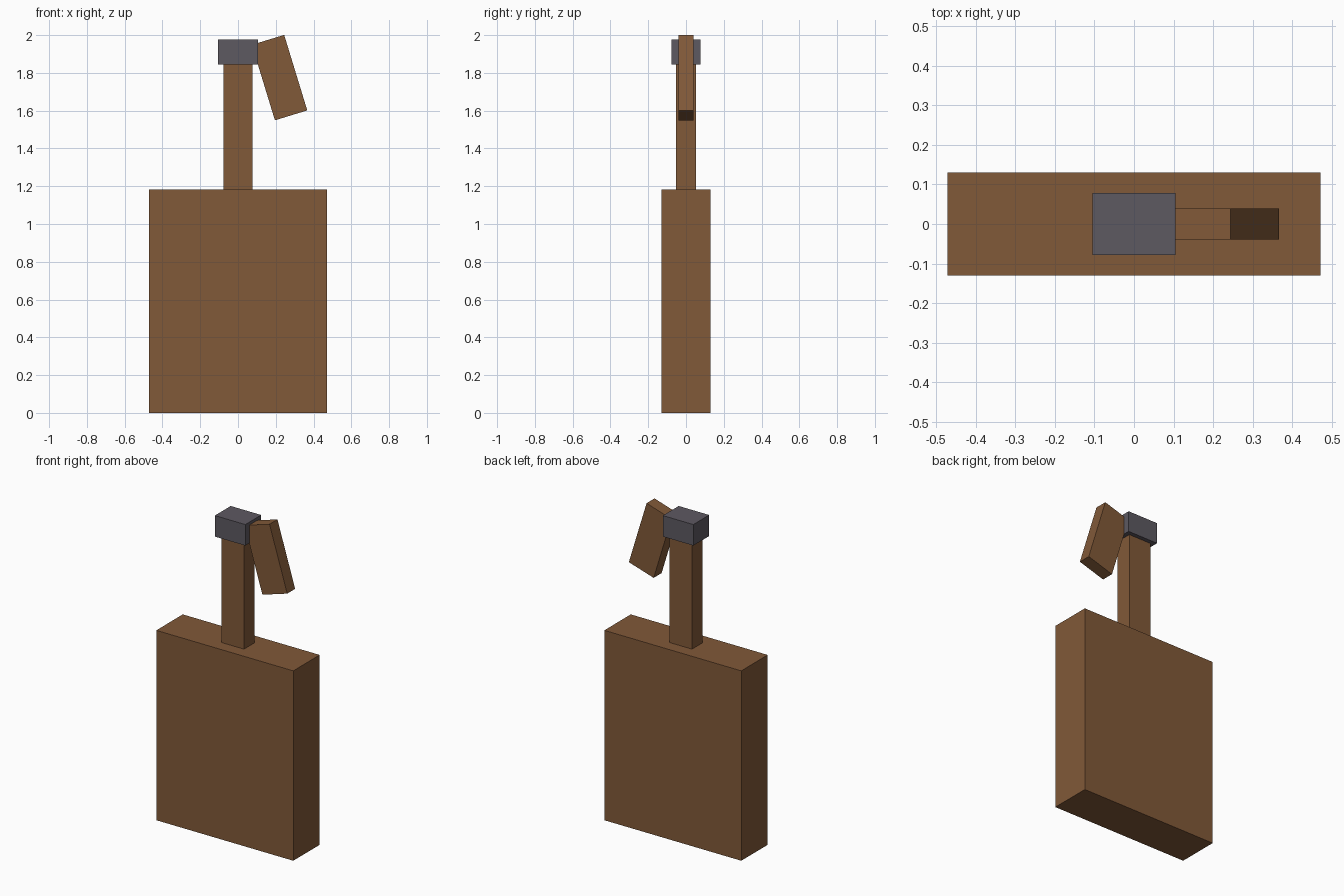
import bpy
import math

if "Cube" in bpy.data.objects:
    bpy.data.objects.remove(bpy.data.objects["Cube"])


def material(name, color):
    mat = bpy.data.materials.new(name)
    mat.diffuse_color = (*color, 1.0)
    mat.use_nodes = True
    mat.node_tree.nodes["Principled BSDF"].inputs["Base Color"].default_value = mat.diffuse_color
    return mat


def box(name, center, size, mat, tilt=0.0):
    """Box with full dimensions `size`, tilted about y by `tilt` degrees."""
    bpy.ops.mesh.primitive_cube_add(size=1, location=center)
    ob = bpy.context.object
    ob.name = name
    ob.scale = size
    bpy.ops.object.transform_apply(location=False, rotation=False, scale=True)
    ob.rotation_euler.y = math.radians(tilt)
    ob.data.materials.append(mat)
    return ob


brown = material("brown", (0.22, 0.10, 0.04))
grey = material("dark_grey", (0.11, 0.10, 0.12))

# Large slab body
box("body", (0, 0, 0.5915), (0.944, 0.26, 1.183), brown)
# Upright neck, standing on the body
box("neck", (0, 0, 1.515), (0.156, 0.104, 0.664), brown)
# Collar block capping the neck
box("collar", (0, 0, 1.911), (0.21, 0.156, 0.131), grey)
# Tilted paddle hanging from the collar's side
box("paddle", (0.22, 0, 1.775), (0.179, 0.078, 0.418), brown, tilt=-17)
